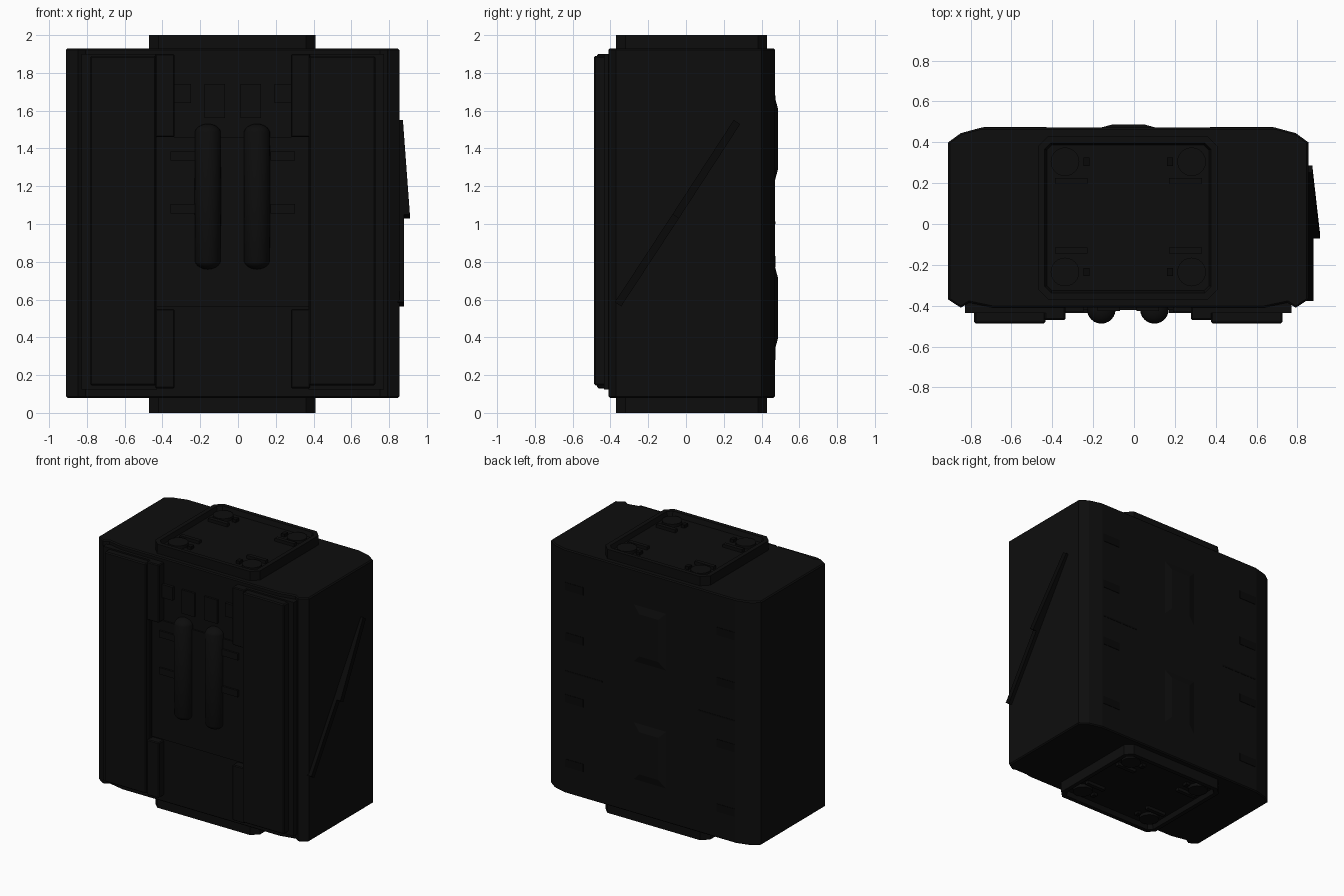
import bpy, bmesh, math
from mathutils import Vector

cube = bpy.data.objects.get("Cube")
if cube:
    bpy.data.objects.remove(cube, do_unlink=True)


def material(name, value):
    m = bpy.data.materials.new(name)
    m.use_nodes = True
    color = (value, value, value, 1)
    m.diffuse_color = color
    m.node_tree.nodes["Principled BSDF"].inputs["Base Color"].default_value = color
    return m


BLACK = material("soft black", 0.004)
DARK = material("deep black", 0.0025)
CX = -0.028  # middle of the case


def finish(name, bm, mat=BLACK):
    bmesh.ops.recalc_face_normals(bm, faces=bm.faces)
    mesh = bpy.data.meshes.new(name)
    bm.to_mesh(mesh)
    bm.free()
    mesh.materials.append(mat)
    ob = bpy.data.objects.new(name, mesh)
    bpy.context.collection.objects.link(ob)
    return ob


def box(name, x0, x1, y0, y1, z0, z1, mat=BLACK, bevel=0):
    bm = bmesh.new()
    bmesh.ops.create_cube(bm, size=1)
    for v in bm.verts:
        v.co = Vector((x1 if v.co.x > 0 else x0, y1 if v.co.y > 0 else y0,
                       z1 if v.co.z > 0 else z0))
    if bevel:
        bmesh.ops.bevel(bm, geom=bm.edges[:], offset=bevel, segments=1, affect='EDGES')
    return finish(name, bm, mat)


def prism(points, z0, z1):
    bm = bmesh.new()
    face = bm.faces.new([bm.verts.new((x, y, z0)) for x, y in points])
    ext = bmesh.ops.extrude_face_region(bm, geom=[face])
    top = [f for f in ext["geom"] if isinstance(f, bmesh.types.BMFace)][0]
    bmesh.ops.translate(bm, verts=top.verts[:], vec=(0, 0, z1 - z0))
    bm.faces.ensure_lookup_table()
    return bm


# Main case: mirrored plan outline with faceted corners
half = [(0.72, 0.472), (0.82, 0.445), (0.882, 0.40), (0.882, -0.37),
        (0.82, -0.41), (0.78, -0.385), (0.66, -0.41)]
plan = [(CX + x, y) for x, y in half] + [(CX - x, y) for x, y in reversed(half)]
bm = prism(plan, 0.08, 1.93)
caps = [e for e in bm.edges if abs(e.verts[0].co.z - e.verts[1].co.z) < 0.01]
bmesh.ops.bevel(bm, geom=caps, offset=0.008, segments=1, affect='EDGES')
finish("case", bm)


# Connector plates at both ends, each with a sunken tray
def connector(name, z_in, z_out):
    c, x0, x1, y0, y1 = 0.05, -0.47, 0.41, -0.37, 0.43
    pts = [(x0 + c, y0), (x1 - c, y0), (x1, y0 + c), (x1, y1 - c),
           (x1 - c, y1), (x0 + c, y1), (x0, y1 - c), (x0, y0 + c)]
    bm = prism(pts, min(z_in, z_out), max(z_in, z_out))
    bmesh.ops.recalc_face_normals(bm, faces=bm.faces)
    outer = max(bm.faces, key=lambda f: f.calc_center_median().z * (1 if z_out > 1 else -1))
    bmesh.ops.inset_region(bm, faces=[outer], thickness=0.035)
    bmesh.ops.inset_region(bm, faces=[outer], thickness=0.012, depth=-0.035)
    finish(name, bm)


for label, z_in, z_out in (("top", 1.92, 2.0), ("bottom", 0.09, 0.0)):
    connector(label + "_connector", z_in, z_out)
    inward = -1 if z_out > 1 else 1
    za, zb = sorted((z_out + inward * 0.012, z_out + inward * 0.05))
    for sx in (-1, 1):
        for y, tab in ((0.305, 0.21), (-0.235, -0.13)):
            bm = bmesh.new()
            bmesh.ops.create_cone(bm, cap_ends=True, segments=24, radius1=0.07,
                                  radius2=0.07, depth=zb - za)
            bmesh.ops.translate(bm, verts=bm.verts[:],
                                vec=(CX + sx * 0.31, y, (za + zb) / 2))
            finish(label + "_connector_stud", bm)
            box(label + "_connector_rib", *sorted((CX + sx * 0.2, CX + sx * 0.36)),
                tab - 0.015, tab + 0.015, za, zb)
            box(label + "_connector_latch", *sorted((CX + sx * 0.19, CX + sx * 0.22)),
                y - 0.02, y + 0.02, za, zb, DARK)

# Front: side panels and stepped inner strips
for sx, side in ((-1, "right"), (1, "left")):
    def span(a, b):
        return sorted((CX + sx * a, CX + sx * b))
    box(side + "_front_panel", *span(0.405, 0.755), -0.487, -0.36, 0.145, 1.89, bevel=0.008)
    box(side + "_panel_backing", *span(0.40, 0.80), -0.435, -0.37, 0.125, 1.90)
    for z0, z1 in ((0.13, 0.55), (1.46, 1.9)):
        box(side + "_front_step", *span(0.308, 0.41), -0.47, -0.38, z0, z1, bevel=0.006)
    for z in (1.08, 1.36):
        box(side + "_front_bar", *span(0.2, 0.33), -0.436, -0.40, z - 0.025, z + 0.025)
    box(side + "_front_clip", *span(0.22, 0.31), -0.432, -0.40, 1.64, 1.74)
    box(side + "_upper_hatch", *span(0.04, 0.15), -0.425, -0.40, 1.56, 1.74)
box("front_centre_panel", CX - 0.405, CX + 0.405, -0.422, -0.39, 0.56, 1.46)

# Rounded front tubes
for x in (-0.16, 0.1):
    bm = bmesh.new()
    bmesh.ops.create_uvsphere(bm, u_segments=24, v_segments=14, radius=0.07)
    for v in bm.verts:
        if abs(v.co.z) > 0.001:
            v.co.z = v.co.z * 0.75 + math.copysign(0.3325, v.co.z)
        v.co += Vector((x, -0.418, 1.145))
    for f in bm.faces:
        f.smooth = True
    finish("front_tube", bm)


# Slanted strap on the left side, a low piece and a raised wedge
def strap(name, lower, upper):
    bm = bmesh.new()
    for y, z, x in (lower, upper):
        for dy, dz in ((-0.017, 0.011), (0.017, -0.011)):
            bm.verts.new((0.845, y + dy, z + dz))
            bm.verts.new((x, y + dy, z + dz))
    bmesh.ops.convex_hull(bm, input=bm.verts[:])
    finish(name, bm, DARK)


strap("lower_side_strap", (-0.36, 0.575, 0.88), (-0.055, 1.04, 0.88))
strap("upper_side_strap", (-0.055, 1.04, 0.91), (0.27, 1.54, 0.873))

# Back: two swollen grips, seam and edge slots
for z in (0.555, 1.45):
    bm = bmesh.new()
    for y, w, h in ((0.46, 0.135, 0.225), (0.472, 0.135, 0.215), (0.487, 0.08, 0.16)):
        for sx in (-1, 1):
            for sz in (-1, 1):
                bm.verts.new((CX + sx * w, y, z + sz * h))
    bmesh.ops.convex_hull(bm, input=bm.verts[:])
    finish("back_grip", bm)
for sx in (-1, 1):
    for z in (0.31, 0.8, 1.27, 1.65):
        box("back_slot", *sorted((CX + sx * 0.56, CX + sx * 0.71)),
            0.466, 0.475, z - 0.03, z + 0.03, DARK)
    box("back_seam", *sorted((CX + sx * 0.4, CX + sx * 0.71)), 0.467, 0.474, 1.0, 1.012, DARK)
